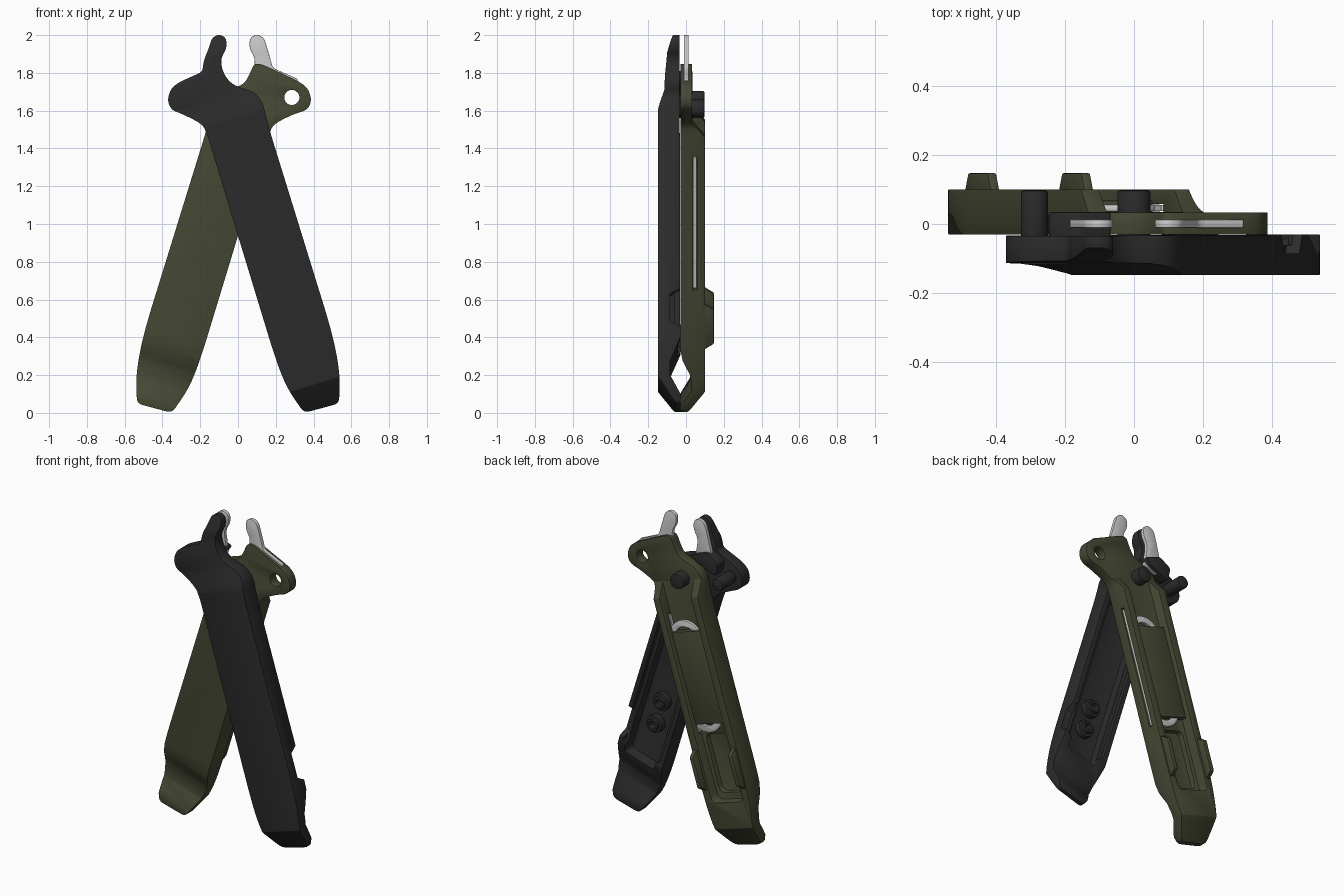
import bpy, bmesh, math
from mathutils import Vector

if "Cube" in bpy.data.objects:
    bpy.data.objects.remove(bpy.data.objects["Cube"])

def material(name, rgb):
    m = bpy.data.materials.new(name)
    m.diffuse_color = (*rgb, 1)
    m.use_nodes = True
    m.node_tree.nodes["Principled BSDF"].inputs["Base Color"].default_value = m.diffuse_color
    return m

BLACK = material("black", (0.024, 0.024, 0.024))
OLIVE = material("olive", (0.06, 0.066, 0.034))
AX = 0.458                       # where the lever axis meets z = 0
C, S = 0.955, 0.295              # lever tilt

def front(side):                 # outline in x, z, extruded along y
    return lambda p, q, t: Vector((side * p, t, q))

def along(side):                 # outline in y, v (along lever), extruded across u
    return lambda p, q, t: Vector((side * (AX + C * t - S * q), p, S * t + C * q))

def flat(side):                  # outline in u, v, extruded along y
    return lambda p, q, t: Vector((side * (AX + C * p - S * q), t, S * p + C * q))

def prism(name, pts, a, b, place, mat=None):
    bm = bmesh.new()
    lo = [bm.verts.new(place(p, q, a)) for p, q in pts]
    hi = [bm.verts.new(place(p, q, b)) for p, q in pts]
    bm.faces.new(lo)
    bm.faces.new(hi)
    n = len(pts)
    for i in range(n):
        j = (i + 1) % n
        bm.faces.new((lo[i], lo[j], hi[j], hi[i]))
    bmesh.ops.recalc_face_normals(bm, faces=bm.faces[:])
    me = bpy.data.meshes.new(name)
    bm.to_mesh(me)
    bm.free()
    ob = bpy.data.objects.new(name, me)
    bpy.context.collection.objects.link(ob)
    if mat:
        me.materials.append(mat)
    return ob

def rounded(pts, n=5):           # fillets each corner given as (x, z, radius)
    out = []
    for i, (x, z, r) in enumerate(pts):
        p = Vector((x, z))
        a, b = Vector(pts[i - 1][:2]) - p, Vector(pts[(i + 1) % len(pts)][:2]) - p
        a = p + a.normalized() * min(r, a.length * 0.45)
        b = p + b.normalized() * min(r, b.length * 0.45)
        for k in range(n + 1):
            t = k / n
            out.append(tuple(a * (1 - t) ** 2 + p * 2 * t * (1 - t) + b * t * t))
    return out

def circle(x, z, r, n=32):
    return [(x + r * math.cos(2 * math.pi * i / n), z + r * math.sin(2 * math.pi * i / n)) for i in range(n)]

def stadium(u, v, r, h, n=16):   # slot shape along the lever
    up = [(u + r * math.cos(math.pi * i / n), v + h + r * math.sin(math.pi * i / n)) for i in range(n + 1)]
    return up + [(2 * u - p, 2 * v - q) for p, q in up]

def box(u0, u1, v0, v1):
    return [(u0, v0), (u1, v0), (u1, v1), (u0, v1)]

def apply(ob):
    dg = bpy.context.evaluated_depsgraph_get()
    ob.data = bpy.data.meshes.new_from_object(ob.evaluated_get(dg))
    ob.modifiers.clear()

def boolean(ob, cutter, op="DIFFERENCE"):
    m = ob.modifiers.new("cut", "BOOLEAN")
    m.operation, m.solver, m.object = op, "EXACT", cutter
    apply(ob)
    bpy.data.objects.remove(cutter)

def bevel(ob, w=0.008):
    m = ob.modifiers.new("bevel", "BEVEL")
    m.width, m.segments, m.limit_method, m.angle_limit = w, 2, "ANGLE", math.radians(35)
    apply(ob)

# Shared lever outline; the olive lever is its mirror image
def head(dx):
    return [(-0.35 - dx, 1.735, 0.07), (-0.378 - dx, 1.66, 0.06), (-0.358 - dx, 1.605, 0.05), (-0.29, 1.58, 0.06),
            (-0.19, 1.53, 0.05), (-0.165, 1.48, 0.05)]
shaft = [(0.2, 0.28, 0.15), (0.26, 0.13, 0.08), (0.35, 0.0, 0.03), (0.535, 0.05, 0.03),
         (0.54, 0.21, 0.12), (0.5, 0.42, 0.15), (0.16, 1.52, 0.1), (0.12, 1.69, 0.1),
         (-0.03, 1.735, 0.06)]
tip = [(-0.08, 1.8, 0.05), (-0.092, 1.875, 0.04), (-0.06, 1.93, 0.03), (-0.062, 1.985, 0.035),
       (-0.1, 2.005, 0.03), (-0.138, 1.985, 0.035), (-0.155, 1.93, 0.04)]
hook = tip + [(-0.18, 1.87, 0.05), (-0.19, 1.805, 0.02)]
shoulder = [(-0.065, 1.8, 0.02), (-0.085, 1.85, 0.03), (-0.13, 1.845, 0.03)]

# Black front lever
black = prism("black_lever", rounded(head(-0.003) + shaft + hook), -0.2, 0.1, front(1), BLACK)
side = [(-0.148, 0.16), (-0.05, 0.02), (-0.03, 0.02), (-0.03, 0.075), (-0.085, 0.17), (-0.085, 0.24), (-0.03, 0.37),
        (-0.035, 2.2), (-0.06, 2.2), (-0.07, 2.07), (-0.1, 1.98), (-0.112, 1.86), (-0.114, 1.76), (-0.122, 1.72),
        (-0.138, 1.67), (-0.148, 1.63)]
boolean(black, prism("trim", side, -1, 1, along(1)), "INTERSECT")
boolean(black, prism("ledge", rounded([(u, v, 0.04) for u, v in box(-0.135, 0.135, 0.4, 1.55)]), -0.06, 0.1, flat(1)))
boolean(black, prism("tray", rounded([(u, v, 0.03) for u, v in box(-0.11, 0.11, 0.34, 1.52)]), -0.12, 0.1, flat(1)))
notch = [(0.0, 0.40), (-0.03, 0.43), (-0.085, 0.46), (-0.085, 0.61), (-0.03, 0.64), (0.0, 0.66)]
boolean(black, prism("notch", notch, 0.12, 0.3, along(1)))
bevel(black)

# Olive rear lever, its channel open towards the head
olive = prism("olive_lever", rounded(head(0.013) + shaft + shoulder), -0.2, 0.3, front(-1), OLIVE)
side = [(0.1, 0.16), (0.0, 0.02), (-0.03, 0.02), (-0.03, 0.075), (0.025, 0.16), (0.03, 0.2), (0.02, 0.26), (-0.018, 0.34),
        (-0.03, 0.4), (-0.03, 2.2), (0.033, 2.2), (0.033, 1.66), (0.1, 1.575)]
boolean(olive, prism("trim", side, -1, 1, along(-1)), "INTERSECT")
boolean(olive, prism("channel", rounded([(u, v, 0.04) for u, v in box(-0.115, 0.115, 0.32, 2.3)]), 0.034, 0.3, flat(-1)))
boolean(olive, prism("tray", rounded([(u, v, 0.04) for u, v in box(-0.09, 0.09, 0.36, 0.72)]), 0.0, 0.3, flat(-1)))
boolean(olive, prism("slot", box(-0.25, -0.08, 0.73, 1.47), 0.035, 0.058, flat(-1)))
boolean(olive, prism("hole", circle(-0.285, 1.67, 0.04), -0.2, 0.2, front(-1)))
bevel(olive, 0.006)

# Raised tabs on the olive rims
tab = [(0.07, 0.40), (0.1, 0.40), (0.147, 0.43), (0.147, 0.62), (0.1, 0.65), (0.07, 0.65)]
for name, a, b in (("right_tab", -0.156, -0.128), ("left_tab", 0.128, 0.156)):
    bevel(prism(name, tab, a, b, along(-1), OLIVE), 0.005)

# Stored chain link and the panel holding it
link = prism("stored_link", stadium(-0.035, 1.08, 0.115, 0.23), 0.036, 0.056, flat(-1))
boolean(link, prism("link_gap", stadium(-0.035, 1.08, 0.075, 0.23), 0, 0.1, flat(-1)))
bevel(link, 0.003)
prism("link_edge", box(-0.152, -0.11, 0.74, 1.46), 0.037, 0.055, flat(-1))
bevel(prism("link_panel", box(-0.118, 0.118, 0.79, 1.36), 0.02, 0.068, flat(-1), OLIVE), 0.006)

# Steel jaws in the middle plane
for name, s, tail in (("olive_jaw", -1, [(-0.185, 1.826, 0.02), (-0.32, 1.766, 0.01), (-0.3, 1.74, 0.01), (-0.2, 1.7, 0.02), (-0.07, 1.75, 0.02)]),
                      ("black_jaw", 1, [(-0.185, 1.81, 0.02), (-0.19, 1.7, 0.02), (-0.07, 1.73, 0.02)])):
    bevel(prism(name, rounded(tip + tail), -0.011, 0.013, front(s)), 0.003)

# Black jaw holder, guide pin, pivot bolt
holder = [(-0.06, 1.775, 0.02), (-0.17, 1.815, 0.02), (-0.25, 1.765, 0.02), (-0.23, 1.68, 0.02), (-0.09, 1.735, 0.02)]
bevel(prism("jaw_holder", rounded(holder), -0.05, 0.035, front(1), BLACK))
bevel(prism("guide_pin", circle(-0.288, 1.665, 0.039), -0.06, 0.098, front(1), BLACK))
bevel(prism("pivot_bolt", circle(0, 1.61, 0.048), -0.06, 0.098, front(1), BLACK))

# Screw bosses in the black tray
for i, v in enumerate((0.585, 0.745)):
    boss = prism(f"screw_boss_{i + 1}", circle(0, v, 0.055), -0.125, -0.085, flat(1), BLACK)
    boolean(boss, prism("core", circle(0, v, 0.022, 6), -0.11, 0, flat(1)))
    bevel(boss, 0.005)
    ring = prism(f"screw_ring_{i + 1}", circle(0, v, 0.038), -0.1, -0.065, flat(1), BLACK)
    boolean(ring, prism("core", circle(0, v, 0.022), -0.2, 0, flat(1)))
    bevel(ring, 0.004)

# Smooth shading with sharp creases
bpy.ops.object.select_all(action="SELECT")
bpy.context.view_layer.objects.active = black
bpy.ops.object.shade_smooth_by_angle(angle=math.radians(32))
